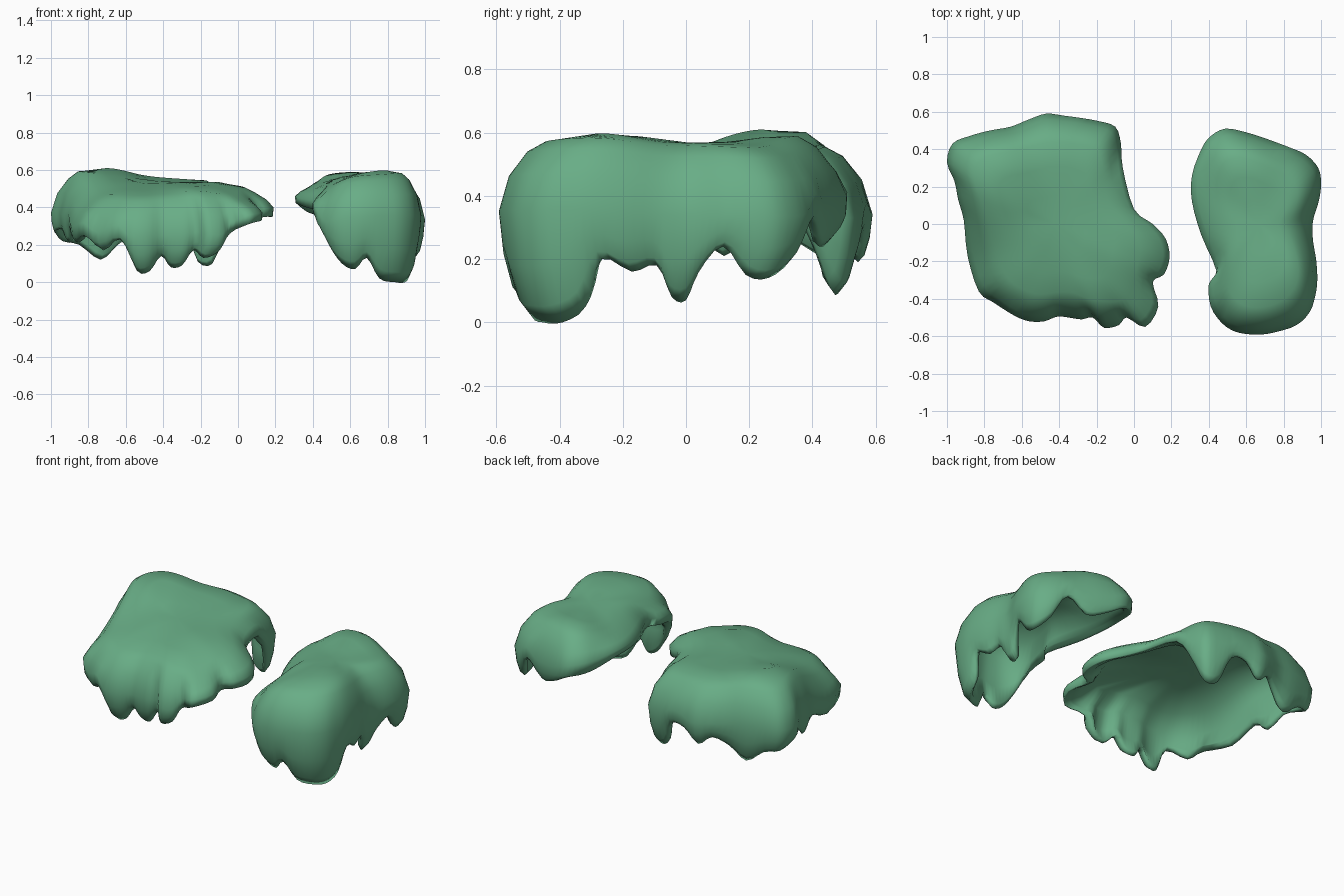
import bpy, bmesh
from mathutils import Vector

if "Cube" in bpy.data.objects:
    bpy.data.objects.remove(bpy.data.objects["Cube"])

mat = bpy.data.materials.new("moss_green")
mat.diffuse_color = (0.14, 0.42, 0.24, 1)
mat.use_nodes = True
mat.node_tree.nodes["Principled BSDF"].inputs["Base Color"].default_value = mat.diffuse_color


def spline(pts, steps=3):
    """Closed Catmull-Rom curve through the points."""
    out, n = [], len(pts)
    P = [Vector(p) for p in pts]
    for i in range(n):
        a, b, c, d = P[i - 1], P[i], P[(i + 1) % n], P[(i + 2) % n]
        for k in range(steps):
            t = k / steps
            out.append(0.5 * (2 * b + (c - a) * t + (2 * a - 5 * b + 4 * c - d) * t * t
                              + (3 * b - a - 3 * c + d) * t ** 3))
    return out


def height(x, y, samples):
    """Smooth top surface blended from a few spot heights."""
    num = den = 0
    for sx, sy, sz in samples:
        w = 1 / ((x - sx) ** 2 + (y - sy) ** 2 + 0.02) ** 1.5
        num += w * sz
        den += w
    return num / den


def drip_cap(name, rim, samples, centre):
    """Hollow draped cap: rim holds outline x, y and the lower edge height."""
    rim = spline(rim)
    n = len(rim)
    cx, cy = centre
    calm = [sum((rim[(i + k) % n] for k in range(-4, 5)), Vector((0, 0, 0))) / 9
            for i in range(n)]
    bm = bmesh.new()

    def ring(zfun, inset, scale=1, smooth=0):
        vs = []
        for p, q in zip(rim, calm):
            s = p.lerp(q, smooth)
            r = Vector((s.x - cx, s.y - cy))
            d = inset(p) if callable(inset) else inset
            k = scale * (1 - d / r.length)
            x, y = cx + r.x * k, cy + r.y * k
            vs.append(bm.verts.new((x, y, zfun(s, x, y))))
        return vs

    def top(drop, frac):
        def f(p, x, y):
            h = height(x, y, samples)
            return h - min(drop, frac * (h - p.z))
        return f

    def wall(frac, lift=0.0):
        return lambda p, x, y: p.z + lift + frac * max(0, height(x, y, samples) - 0.22 - p.z)

    def tip(p):
        return 0.02 + 0.24 * max(0, 0.3 - p.z)

    rings = [
        # top and rounded shoulder
        ring(top(0, 0), 0.14, 0.35, 1), ring(top(0, 0), 0.14, 0.7, 1),
        ring(top(0.005, 0.03), 0.14, 1, 1), ring(top(0.035, 0.18), 0.085, 1, 0.8),
        ring(top(0.11, 0.42), 0.03, 1, 0.3), ring(top(0.22, 0.68), 0.0),
        # hanging drips
        ring(wall(0.5), lambda p: tip(p) * 0.2),
        ring(wall(0.15), lambda p: tip(p) * 0.55),
        ring(wall(0.0), tip),
        # hollow underside
        ring(wall(0.06, 0.01), lambda p: tip(p) + 0.02),
        ring(wall(0.5, 0.012), lambda p: 0.045 + tip(p) * 0.3, 1, 0.1),
        ring(top(0.15, 0.75), 0.075, 1, 0.5),
        ring(top(0.06, 0.55), 0.14, 1, 1),
        ring(top(0.045, 0.5), 0.15, 0.5, 1),
    ]
    for a, b in zip(rings, rings[1:]):
        for i in range(n):
            j = (i + 1) % n
            bm.faces.new((a[i], a[j], b[j], b[i]))
    for edge, drop in ((rings[0], 0), (rings[-1], 0.045)):
        c = bm.verts.new((cx, cy, height(cx, cy, samples) - drop))
        for i in range(n):
            bm.faces.new((c, edge[i], edge[(i + 1) % n]))
    bmesh.ops.recalc_face_normals(bm, faces=bm.faces)
    me = bpy.data.meshes.new(name)
    bm.to_mesh(me)
    bm.free()
    me.materials.append(mat)
    for f in me.polygons:
        f.use_smooth = True
    ob = bpy.data.objects.new(name, me)
    bpy.context.collection.objects.link(ob)
    return ob


# wide cap on the left
drip_cap("wide_moss_cap", [
    (-1, .33, .27), (-.97, .43, .22), (-.88, .47, .2), (-.77, .5, .12), (-.66, .52, .2),
    (-.56, .56, .25), (-.47, .59, .19), (-.38, .58, .27), (-.27, .565, .27), (-.19, .55, .11),
    (-.1, .52, .1), (-.07, .43, .25), (-.06, .3, .41), (0, .08, .42), (.1, 0, .38),
    (.17, -.08, .36), (.19, -.18, .35), (.16, -.27, .35), (.1, -.31, .34), (.13, -.44, .33),
    (.06, -.55, .31), (-.04, -.5, .26), (-.08, -.54, .16), (-.16, -.555, .13), (-.22, -.5, .17),
    (-.28, -.51, .09), (-.35, -.5, .08), (-.41, -.495, .14), (-.48, -.52, .06),
    (-.56, -.52, .06), (-.64, -.49, .23), (-.75, -.42, .17), (-.83, -.36, .25),
    (-.89, -.17, .21), (-.91, .02, .28), (-.94, .13, .21), (-.96, .23, .28)],
    [(-.74, .29, .63), (-.12, .45, .55), (-.5, -.42, .46), (-.1, -.15, .55), (.08, -.15, .5),
     (.04, -.42, .45), (-.82, -.3, .46), (-.92, .35, .58), (-.45, .5, .56), (-.45, 0, .54)],
    (-.42, 0))

# narrow cap on the right
drip_cap("narrow_moss_cap", [
    (.49, .51, .33), (.6, .49, .27), (.71, .455, .24), (.83, .41, .33), (.92, .37, .2),
    (.985, .3, .14), (1, .22, .15), (.99, .13, .24), (.965, .05, .16), (.955, 0, .07),
    (.955, -.06, .08), (.96, -.11, .18), (.975, -.2, .16), (.98, -.3, .2), (.97, -.38, .05),
    (.94, -.47, .0), (.87, -.54, .0), (.77, -.575, .02), (.69, -.59, .13), (.62, -.59, .07),
    (.54, -.575, .1), (.47, -.53, .2), (.41, -.44, .35), (.4, -.32, .38), (.44, -.25, .38),
    (.36, -.06, .4), (.31, .12, .42), (.31, .26, .42), (.36, .4, .38), (.41, .47, .36)],
    [(.74, -.23, .62), (.62, .32, .605), (.7, .05, .57), (.38, .1, .52), (.9, -.05, .55),
     (.68, -.45, .58), (.45, -.35, .5), (.9, .25, .55)],
    (.67, 0))
